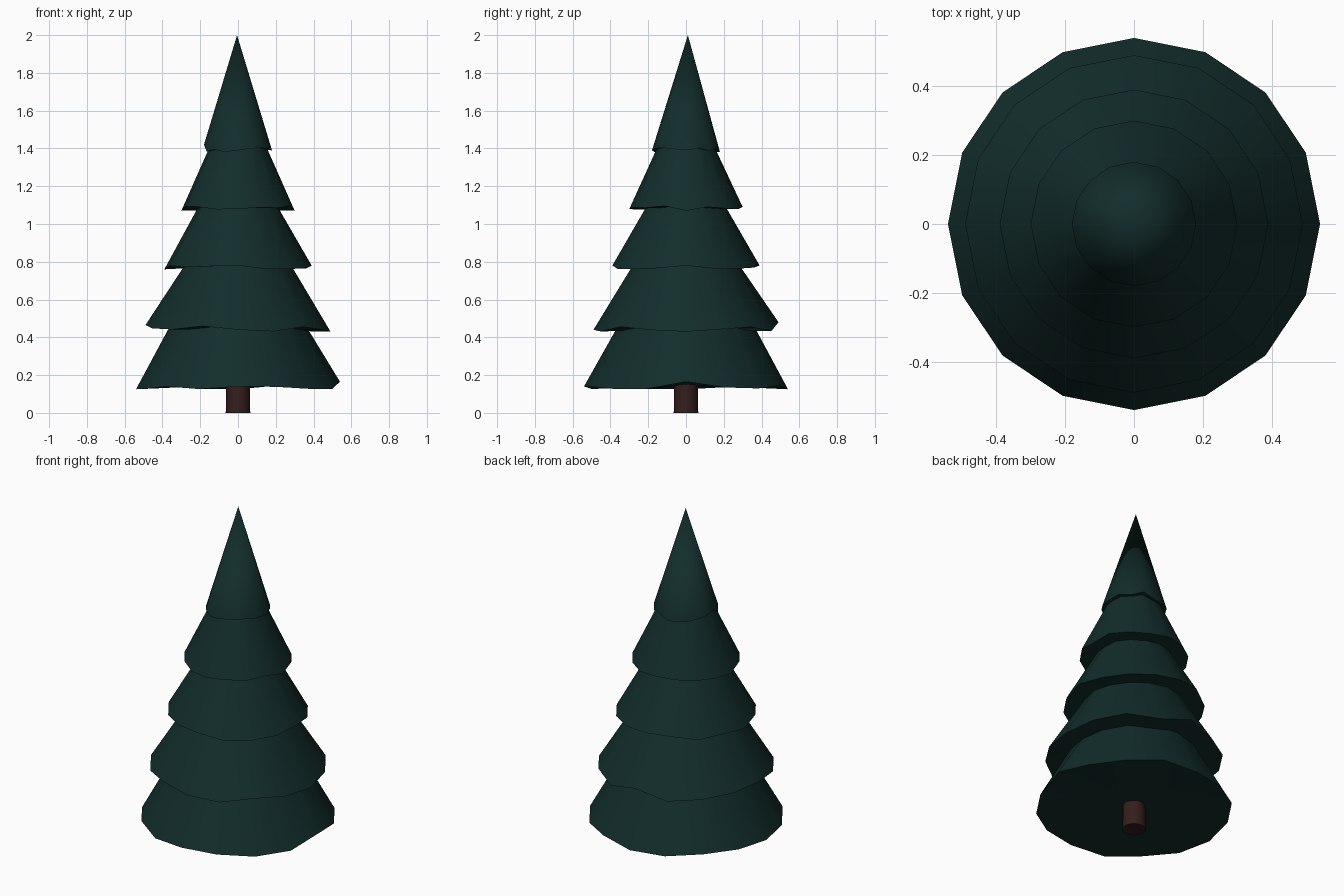
import bpy
import bmesh
import random
from math import cos, sin, pi, radians
from mathutils import Vector

SIDES = 16
random.seed(7)

if "Cube" in bpy.data.objects:
    bpy.data.objects.remove(bpy.data.objects["Cube"], do_unlink=True)


def make_material(name, rgb):
    mat = bpy.data.materials.new(name)
    mat.use_nodes = True
    mat.diffuse_color = (*rgb, 1)
    bsdf = mat.node_tree.nodes["Principled BSDF"]
    bsdf.inputs["Base Color"].default_value = (*rgb, 1)
    bsdf.inputs["Roughness"].default_value = 0.9
    return mat


def finish(bm, name, mat, angle):
    bmesh.ops.recalc_face_normals(bm, faces=bm.faces)
    mesh = bpy.data.meshes.new(name)
    bm.to_mesh(mesh)
    bm.free()
    mesh.materials.append(mat)
    obj = bpy.data.objects.new(name, mesh)
    bpy.context.collection.objects.link(obj)
    bpy.ops.object.select_all(action='DESELECT')
    obj.select_set(True)
    bpy.context.view_layer.objects.active = obj
    bpy.ops.object.shade_smooth_by_angle(angle=radians(angle))


def ring(bm, radius, heights):
    return [bm.verts.new((radius * cos(2 * pi * i / SIDES),
                          radius * sin(2 * pi * i / SIDES), z))
            for i, z in enumerate(heights)]


def tier(name, mat, rim_radius, rim_heights, top_radius, top, under):
    """Closed skirt with an uneven rim; rim_heights are given at +x, +y, -x, -y."""
    bm = bmesh.new()
    low = min(rim_heights)
    heights = [rim_heights[i // 4] if i % 4 == 0 else low + random.uniform(0, 0.03)
               for i in range(SIDES)]
    rim = ring(bm, rim_radius, heights)
    centre = bm.verts.new((0, 0, under))
    if top_radius:
        crown = ring(bm, top_radius, [top] * SIDES)
        bm.faces.new(crown)
    else:
        tip = bm.verts.new((-0.005, 0.01, top))
    for i in range(SIDES):
        j = (i + 1) % SIDES
        bm.faces.new((rim[j], rim[i], centre))
        if top_radius:
            bm.faces.new((rim[i], rim[j], crown[j], crown[i]))
        else:
            bm.faces.new((rim[i], rim[j], tip))
    finish(bm, name, mat, 50)


needles = make_material("dark_pine_green", (0.006, 0.026, 0.024))
bark = make_material("dark_brown_bark", (0.034, 0.013, 0.012))

# Foliage, bottom to top
tier("bottom_branches", needles, 0.54, (0.165, 0.125, 0.125, 0.14), 0.36, 0.46, 0.15)
tier("lower_branches", needles, 0.49, (0.43, 0.48, 0.465, 0.44), 0.27, 0.80, 0.44)
tier("middle_branches", needles, 0.39, (0.78, 0.78, 0.76, 0.78), 0.205, 1.10, 0.78)
tier("upper_branches", needles, 0.30, (1.07, 1.09, 1.07, 1.08), 0.145, 1.42, 1.08)
tier("tree_top", needles, 0.18, (1.39, 1.38, 1.42, 1.39), 0, 2.0, 1.40)

# Trunk
bm = bmesh.new()
bmesh.ops.create_cone(bm, cap_ends=True, segments=SIDES,
                      radius1=0.065, radius2=0.06, depth=0.24)
bmesh.ops.translate(bm, verts=bm.verts, vec=Vector((0, 0, 0.12)))
finish(bm, "trunk", bark, 40)
